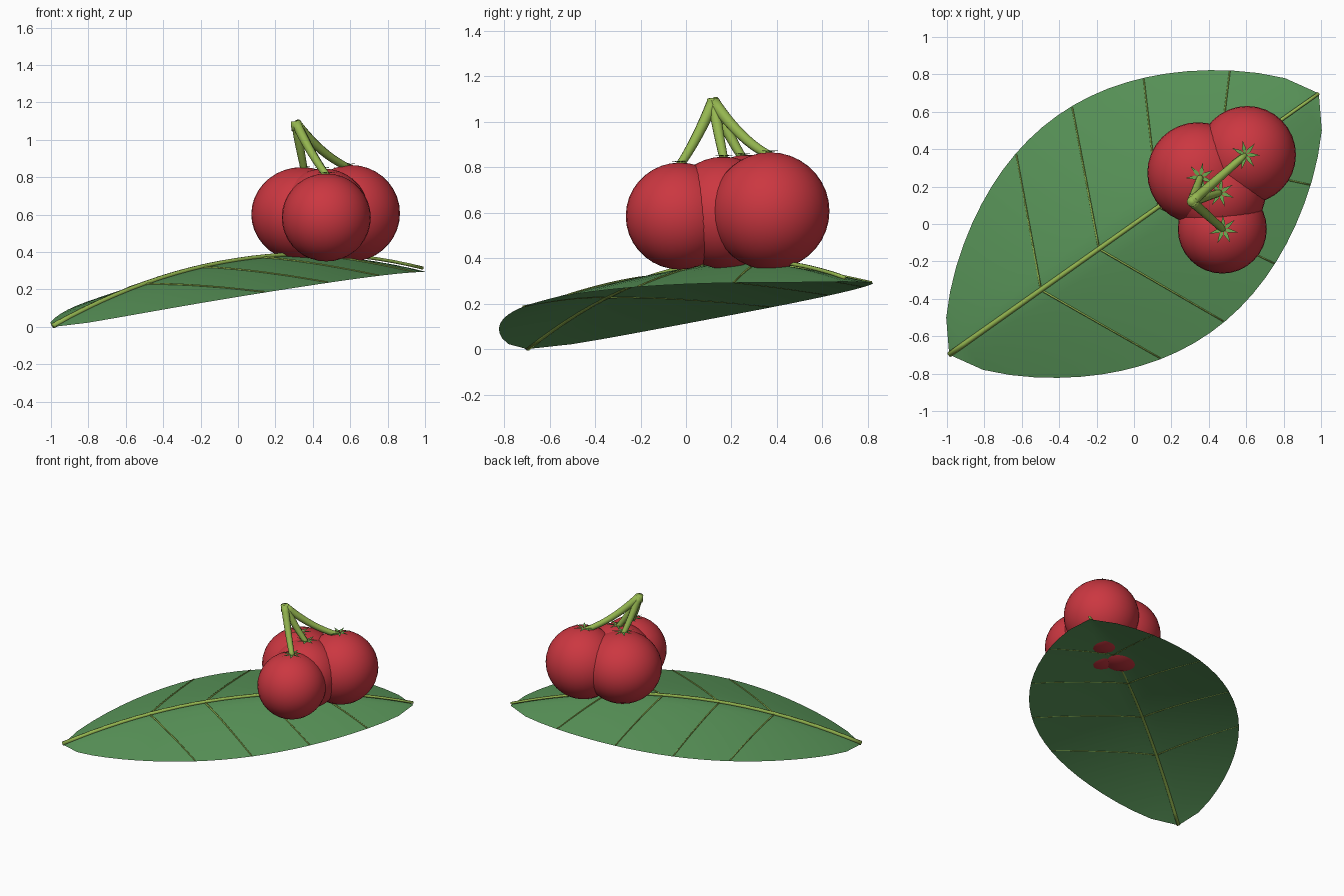
import bpy, bmesh, math
from mathutils import Vector

if "Cube" in bpy.data.objects:
    bpy.data.objects.remove(bpy.data.objects["Cube"])

def material(name, rgb):
    m = bpy.data.materials.new(name)
    m.diffuse_color = (*rgb, 1)
    m.use_nodes = True
    m.node_tree.nodes["Principled BSDF"].inputs["Base Color"].default_value = m.diffuse_color
    return m

LEAF = material("leaf green", (0.10, 0.30, 0.10))
STALK = material("stalk green", (0.30, 0.47, 0.08))
SEPAL = material("sepal green", (0.15, 0.40, 0.08))
RED = material("berry red", (0.60, 0.038, 0.052))

HALF = 1.21                      # half length of the leaf
ANG = math.atan2(0.70, 0.99)     # direction of the midrib
CA, SA = math.cos(ANG), math.sin(ANG)

def leaf_point(u, v, lift=0.0):
    """Point on the arched leaf: u along the midrib, v across it."""
    z = 0.353 + 0.1227 * u - 0.14 * u * u - 0.193 * abs(v) ** 1.2
    return Vector((u * CA - v * SA, u * SA + v * CA, max(z, 0) + lift))

def half_width(u):
    return 0.71 * max(0.0, math.cos(math.pi * u / (2 * HALF))) ** 0.7

def finish(bm, name, mat, smooth=True):
    me = bpy.data.meshes.new(name)
    bm.to_mesh(me)
    bm.free()
    ob = bpy.data.objects.new(name, me)
    bpy.context.collection.objects.link(ob)
    me.materials.append(mat)
    for p in me.polygons:
        p.use_smooth = smooth
    return ob

def tube(name, points, radii, mat, sides=8):
    """Tapered tube swept along a list of points."""
    bm = bmesh.new()
    rings = []
    for i, p in enumerate(points):
        d = (points[min(i + 1, len(points) - 1)] - points[max(i - 1, 0)]).normalized()
        ref = Vector((0, 1, 0)) if abs(d.z) > 0.9 else Vector((0, 0, 1))
        a = d.cross(ref).normalized()
        b = d.cross(a)
        rings.append([bm.verts.new(p + radii[i] * (a * math.cos(t) + b * math.sin(t)))
                      for t in (2 * math.pi * k / sides for k in range(sides))])
    for r, s in zip(rings, rings[1:]):
        for k in range(sides):
            n = (k + 1) % sides
            bm.faces.new((r[k], r[n], s[n], s[k]))
    bm.faces.new(rings[0])
    bm.faces.new(rings[-1])
    bmesh.ops.recalc_face_normals(bm, faces=bm.faces)
    return finish(bm, name, mat)

# Leaf blade: arched sheet pinched at both tips
bm = bmesh.new()
ROWS, COLS = 24, 16
grid = []
for i in range(ROWS + 1):
    u = HALF * (2 * i / ROWS - 1)
    w = half_width(u)
    grid.append([bm.verts.new(leaf_point(u, w * (2 * j / COLS - 1))) for j in range(COLS + 1)])
for r, s in zip(grid, grid[1:]):
    for j in range(COLS):
        bm.faces.new((r[j], s[j], s[j + 1], r[j + 1]))
bmesh.ops.remove_doubles(bm, verts=bm.verts, dist=1e-4)
bmesh.ops.recalc_face_normals(bm, faces=bm.faces)
if sum(f.normal.z for f in bm.faces) < 0:
    bmesh.ops.reverse_faces(bm, faces=bm.faces)
finish(bm, "leaf_blade", LEAF)

# Midrib, lifting slightly off the blade toward the far tip
us = [HALF * (2 * i / 24 - 1) for i in range(25)]
tube("midrib", [leaf_point(u, 0, 0.006 + 0.012 * max(0, u / HALF)) for u in us],
     [0.012 - 0.003 * (u / HALF) for u in us], STALK, 6)

# Paired side veins
for n, u0 in enumerate((-0.61, -0.23, 0.16, 0.55)):
    u1 = u0 + 0.31 + 0.01 * n
    for side in (-1, 1):
        v1 = side * half_width(u1) * 0.99
        ts = [k / 10 for k in range(11)]
        tube("side_vein", [leaf_point(u0 + (u1 - u0) * t, v1 * t, 0.002) for t in ts],
             [0.006 - 0.002 * t for t in ts], STALK, 5)

# Berries: centre, horizontal radius, vertical radius
BERRIES = [
    ((0.342, 0.273, 0.602), 0.271, 0.252),
    ((0.605, 0.370, 0.607), 0.261, 0.258),
    ((0.472, -0.027, 0.585), 0.238, 0.235),
    ((0.458, 0.165, 0.600), 0.246, 0.246),
]
CROWNS = [(0.355, 0.25, 0.853), (0.595, 0.37, 0.866), (0.478, -0.03, 0.82), (0.46, 0.168, 0.846)]
JOINT = Vector((0.31, 0.12, 1.09))

for (c, rh, rv), crown in zip(BERRIES, CROWNS):
    bm = bmesh.new()
    bmesh.ops.create_uvsphere(bm, u_segments=32, v_segments=18, radius=1)
    for v in bm.verts:
        v.co = Vector((v.co.x * rh, v.co.y * rh, v.co.z * rv)) + Vector(c)
    finish(bm, "berry", RED)

    # Stalk: curve sagging from the shared joint to the crown
    end = Vector(crown) - Vector((0, 0, 0.015))
    mid = (JOINT + end) / 2 + Vector((0, 0, -0.16 * (end - JOINT).xy.length))
    ts = [k / 10 for k in range(11)]
    tube("stalk", [JOINT * (1 - t) ** 2 + mid * 2 * t * (1 - t) + end * t * t for t in ts],
         [0.027 - 0.008 * t for t in ts], STALK, 10)

    # Star of narrow sepals around the stalk foot
    bm = bmesh.new()
    top = Vector(crown)
    for k in range(7):
        a = 2 * math.pi * k / 7 + crown[0] * 9
        d = Vector((math.cos(a), math.sin(a), 0))
        s = Vector((-d.y, d.x, 0))
        up = Vector((0, 0, 1))
        pts = [top, top + d * 0.03 + s * 0.011 + up * 0.006,
               top + d * 0.08 + up * 0.008, top + d * 0.03 - s * 0.011 + up * 0.006]
        bm.faces.new([bm.verts.new(p) for p in reversed(pts)])
    bmesh.ops.recalc_face_normals(bm, faces=bm.faces)
    for f in bm.faces:
        if f.normal.z < 0:
            f.normal_flip()
    finish(bm, "sepals", SEPAL, False)

# Small knob where the stalks meet
tube("stalk_joint", [JOINT + Vector((0.004, 0, -0.04)), JOINT + Vector((0, 0, 0.01))],
     [0.028, 0.028], STALK, 10)
